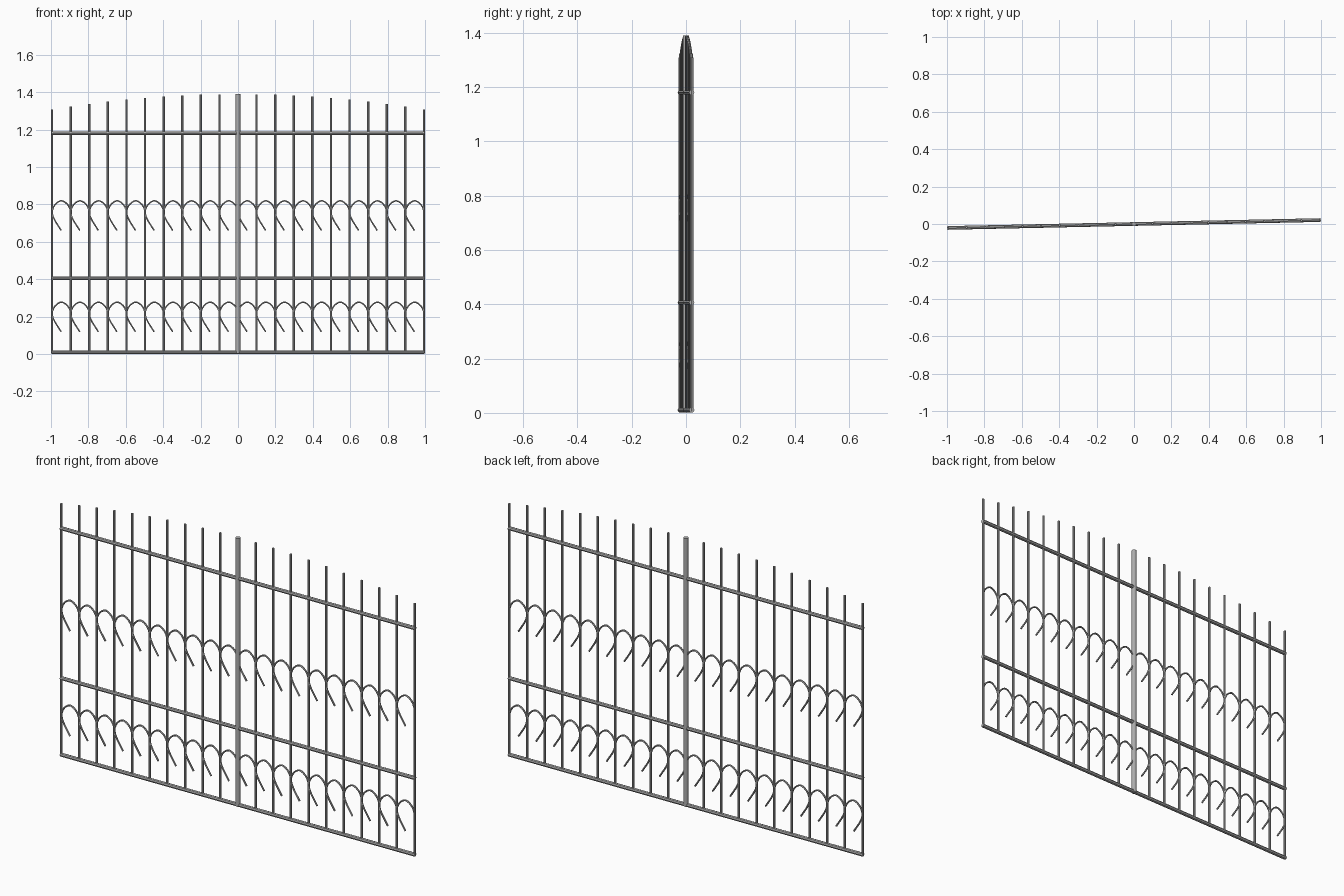
import bpy, math

if "Cube" in bpy.data.objects:
    bpy.data.objects.remove(bpy.data.objects["Cube"])

STEEL = bpy.data.materials.new("grey_steel")
STEEL.diffuse_color = (0.42, 0.42, 0.42, 1)
STEEL.use_nodes = True
STEEL.node_tree.nodes["Principled BSDF"].inputs["Base Color"].default_value = STEEL.diffuse_color

HALF = 0.994          # half span between the outer bars
TILT = 0.021          # sideways drift of the panel from centre to end
GAP = HALF / 10       # spacing of the bars


def on_panel(x, z):
    """Point on the slightly turned fence plane."""
    return (x, TILT * x / HALF, z)


def tube(name, points, radius, sides=12):
    """Capped round rod that follows a list of (x, z) points."""
    curve = bpy.data.curves.new(name, 'CURVE')
    curve.dimensions = '3D'
    curve.bevel_depth = radius
    curve.bevel_resolution = max(0, sides // 4 - 1)
    curve.use_fill_caps = True
    spline = curve.splines.new('POLY')
    spline.points.add(len(points) - 1)
    for p, (x, z) in zip(spline.points, points):
        p.co = (*on_panel(x, z), 1)
    obj = bpy.data.objects.new(name, curve)
    bpy.context.collection.objects.link(obj)
    bpy.ops.object.select_all(action='DESELECT')
    obj.select_set(True)
    bpy.context.view_layer.objects.active = obj
    bpy.ops.object.convert(target='MESH')
    obj = bpy.context.object
    obj.data.materials.clear()
    obj.data.materials.append(STEEL)
    bpy.ops.object.shade_smooth_by_angle(angle=math.radians(40))
    return obj


# Upright bars under a gently arched top line, with a stouter centre post
for i in range(-10, 11):
    x = i * GAP
    top = 1.39 - 0.083 * x * x
    if i == 0:
        tube("centre_post", [(x, 0.005), (x, top)], 0.0125, 16)
    else:
        tube("upright_bar", [(x, 0.005), (x, top)], 0.006)

# Horizontal rails
for name, z in (("bottom_rail", 0.0105), ("middle_rail", 0.406), ("top_rail", 1.18)):
    tube(name, [(-0.998, z), (0.998, z)], 0.0098)

# Hooked scrolls between the bars: slightly pointed arch, then a straight tail
for row, peak in (("upper_hook", 0.82), ("lower_hook", 0.278)):
    for i in range(-10, 10):
        cx = (i + 0.5) * GAP
        r = GAP / 2
        arch = []
        for k in range(13):
            c, s = math.cos(math.pi * k / 12), math.sin(math.pi * k / 12)
            arch.append((cx + r * math.copysign(abs(c) ** 1.25, c), peak - 0.065 + 0.065 * s))
        tail = [(cx - r * 0.9, peak - 0.085), (cx - r * 0.65, peak - 0.11),
                (cx - r * 0.02, peak - 0.159)]
        tube(row, arch + tail, 0.0045, 8)
